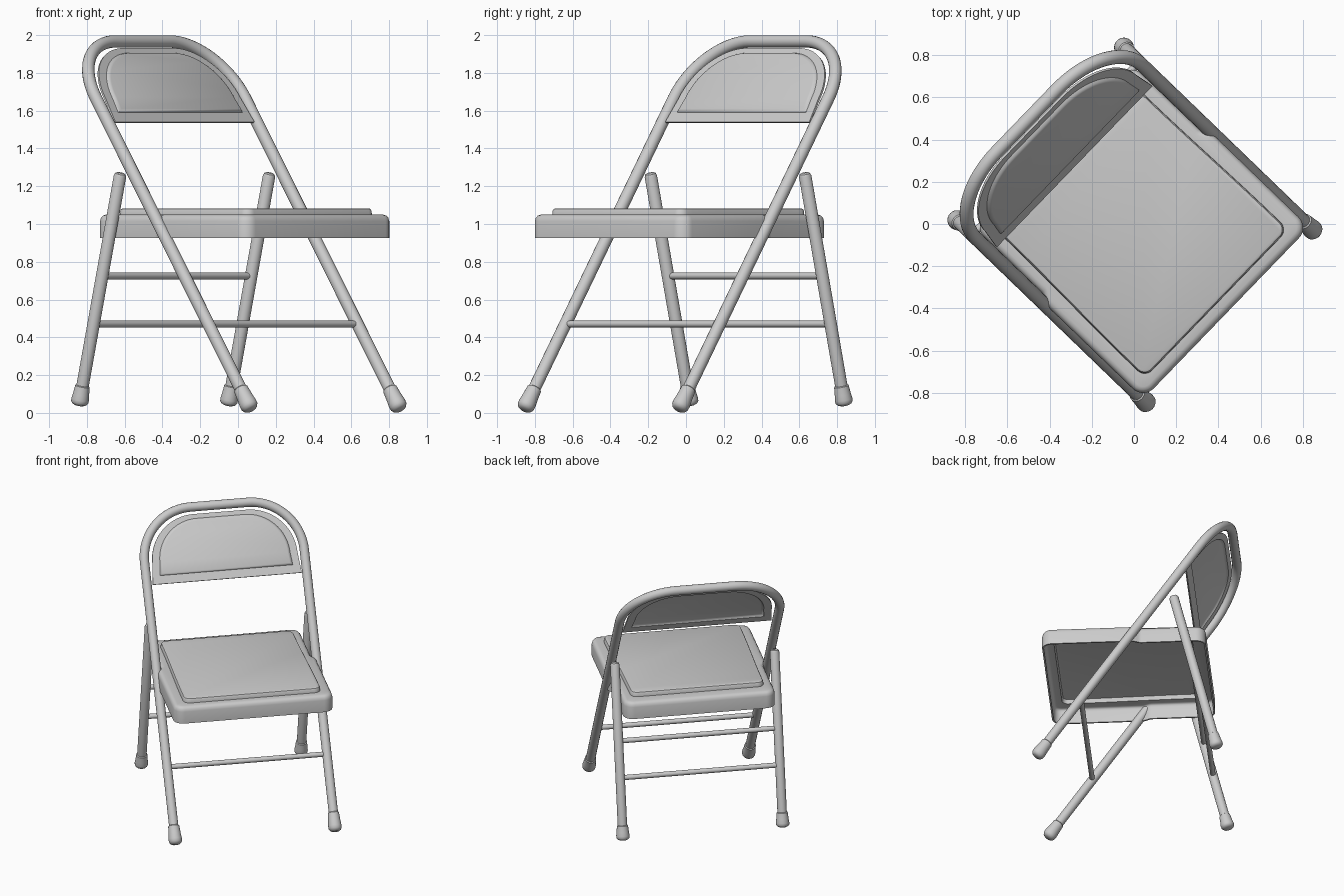
import bpy
import bmesh
import math
from mathutils import Vector, Matrix

cube = bpy.data.objects.get("Cube")
if cube:
    bpy.data.objects.remove(cube, do_unlink=True)

# One painted-metal grey for the whole chair
grey = bpy.data.materials.new("light_grey")
grey.use_nodes = True
grey.diffuse_color = (0.6, 0.6, 0.6, 1)
grey.node_tree.nodes["Principled BSDF"].inputs["Base Color"].default_value = (0.6, 0.6, 0.6, 1)

# The chair is built facing -y, then turned to stand diagonally
TURN = Matrix.Rotation(math.radians(46), 4, "Z")
TUBE = 0.033
HALF = 0.568
made = []


def add_object(name, data):
    obj = bpy.data.objects.new(name, data)
    obj.matrix_world = TURN
    data.materials.append(grey)
    bpy.context.collection.objects.link(obj)
    return obj


def loft(name, rings, cap_start=True, thickness=0):
    """Skin closed rings of equal length; optionally give the sheet thickness."""
    bm = bmesh.new()
    rows = [[bm.verts.new(p) for p in ring] for ring in rings]
    n = len(rows[0])
    for a, b in zip(rows, rows[1:]):
        for i in range(n):
            j = (i + 1) % n
            bm.faces.new((a[i], a[j], b[j], b[i]))
    bm.faces.new(rows[-1])
    if cap_start:
        bm.faces.new(rows[0][::-1])
    mesh = bpy.data.meshes.new(name)
    bm.to_mesh(mesh)
    bm.free()
    obj = add_object(name, mesh)
    if thickness:
        mod = obj.modifiers.new("Sheet", "SOLIDIFY")
        mod.thickness = thickness
        mod.offset = -1
        bpy.context.view_layer.objects.active = obj
        bpy.ops.object.modifier_apply(modifier=mod.name)
    made.append(obj)
    return obj


def lathe(name, start, end, profile, sides=24):
    """Round part along an axis; profile holds (fraction along, radius)."""
    axis = end - start
    turn = axis.to_track_quat("Z", "Y")
    angles = [2 * math.pi * i / sides for i in range(sides)]
    loft(name, [[start + axis * t + turn @ Vector((r * math.cos(a), r * math.sin(a), 0))
                 for a in angles] for t, r in profile])


def arc(cx, cy, r, a0, a1, steps=8):
    return [(cx + r * math.cos(math.radians(a0 + (a1 - a0) * i / steps)),
             cy + r * math.sin(math.radians(a0 + (a1 - a0) * i / steps)))
            for i in range(steps + 1)]


def mirrored(half):
    return half + [(-x, y) for x, y in reversed(half)]


# Leg lines: y as a function of height
SLOPE = 0.692


def front_y(z):
    return -0.608 + SLOPE * (z - 0.07)


def rear_y(z):
    return 0.616 - 0.248 * (z - 0.06)


# Plane of the tilted front frame and backrest
UP = Vector((0, SLOPE, 1)).normalized()
OUT = Vector((0, -1, SLOPE)).normalized()
ORIGIN = Vector((0, front_y(1.54), 1.54))


def on_back(s, t, n=0):
    return ORIGIN + Vector((s, 0, 0)) + UP * t + OUT * n


# Front frame: two legs and the arched top in one bent tube
right = [on_back(x, y) for x, y in arc(HALF - 0.365, 0.154, 0.365, 0, 90, 20)]
path = [Vector((HALF, front_y(0.06), 0.06))] + right
path += [Vector((-p.x, p.y, p.z)) for p in reversed(path)]
curve = bpy.data.curves.new("front_frame", "CURVE")
curve.dimensions = "3D"
curve.bevel_depth = TUBE
curve.bevel_resolution = 6
curve.use_fill_caps = True
spline = curve.splines.new("POLY")
spline.points.add(len(path) - 1)
for point, p in zip(spline.points, path):
    point.co = (*p, 1)
spline.use_smooth = True
add_object("front_frame", curve)

# Rear legs and all four rubber feet
FOOT = [(0, 0.033), (0.04, 0.039), (0.45, 0.043), (0.7, 0.047),
        (0.84, 0.046), (0.94, 0.038), (1, 0.024)]
LEG = [(0, TUBE), (0.985, TUBE), (0.996, 0.028), (1, 0.02)]
for side, x in (("left", HALF), ("right", -HALF)):
    lathe(side + "_rear_leg", Vector((x, rear_y(0.08), 0.08)),
          Vector((x, rear_y(1.27), 1.27)), LEG)
    lathe(side + "_rear_foot", Vector((x, rear_y(0.145), 0.145)),
          Vector((x, rear_y(0.04), 0.04)), FOOT)
    lathe(side + "_front_foot", Vector((x, front_y(0.13), 0.13)),
          Vector((x, front_y(0.016), 0.016)), FOOT)

# Stretcher bars
for name, line, z in (("front_stretcher", front_y, 0.47),
                      ("lower_rear_stretcher", rear_y, 0.47),
                      ("upper_rear_stretcher", rear_y, 0.725)):
    lathe(name, Vector((-HALF, line(z), z)), Vector((HALF, line(z), z)),
          [(0, 0.018), (1, 0.018)], 16)


# Seat pan: pressed sheet, stepped narrower between the tubes, open below
def seat_ring(z, front_w, rear_w, front, rear, r, step0, step1, inset=0):
    fw, rw, f, b = front_w - inset, rear_w - inset, front - inset, rear - inset
    r = max(r - inset, 0.02)
    half = arc(fw - r, -f + r, r, -90, 0)
    for i in range(9):
        k = i / 8
        ease = k * k * (3 - 2 * k)
        half.append((fw + (rw - fw) * ease, step0 + (step1 - step0) * k))
    half += arc(rw - r, b - r, r, 0, 90)
    return [(x, y, z) for x, y in mirrored(half)]


pan = (0.565, 0.538, 0.608, 0.536, 0.07, 0.02, 0.09)
pad = (0.488, 0.474, 0.543, 0.44, 0.05, -0.45, 0.36)
loft("seat", [seat_ring(z, *shape, inset) for shape, z, inset in (
    (pan, 0.925, 0), (pan, 1.015, 0), (pan, 1.033, 0.005), (pan, 1.044, 0.015),
    (pan, 1.049, 0.03), (pad, 1.049, 0), (pad, 1.07, 0.002),
    (pad, 1.079, 0.007), (pad, 1.083, 0.016))], cap_start=False, thickness=0.012)


# Backrest panel with a pressed, raised field
def panel_ring(bottom_w, bottom, cx, cy, r, n):
    half = [(bottom_w, bottom)] + arc(cx, cy, r, 0, 90, 16)
    return [on_back(x, y, n) for x, y in mirrored(half)]


loft("backrest_panel", [
    panel_ring(0.53, -0.01, 0.19, 0.14, 0.325, 0.016),
    panel_ring(0.473, 0.05, 0.17, 0.14, 0.293, 0.016),
    panel_ring(0.465, 0.056, 0.17, 0.14, 0.285, 0.026),
    panel_ring(0.453, 0.064, 0.17, 0.14, 0.273, 0.03),
], cap_start=False, thickness=0.012)

# Smooth shading with crisp edges
bpy.ops.object.select_all(action="DESELECT")
for obj in made:
    obj.select_set(True)
bpy.context.view_layer.objects.active = made[0]
bpy.ops.object.shade_smooth_by_angle(angle=math.radians(35))
